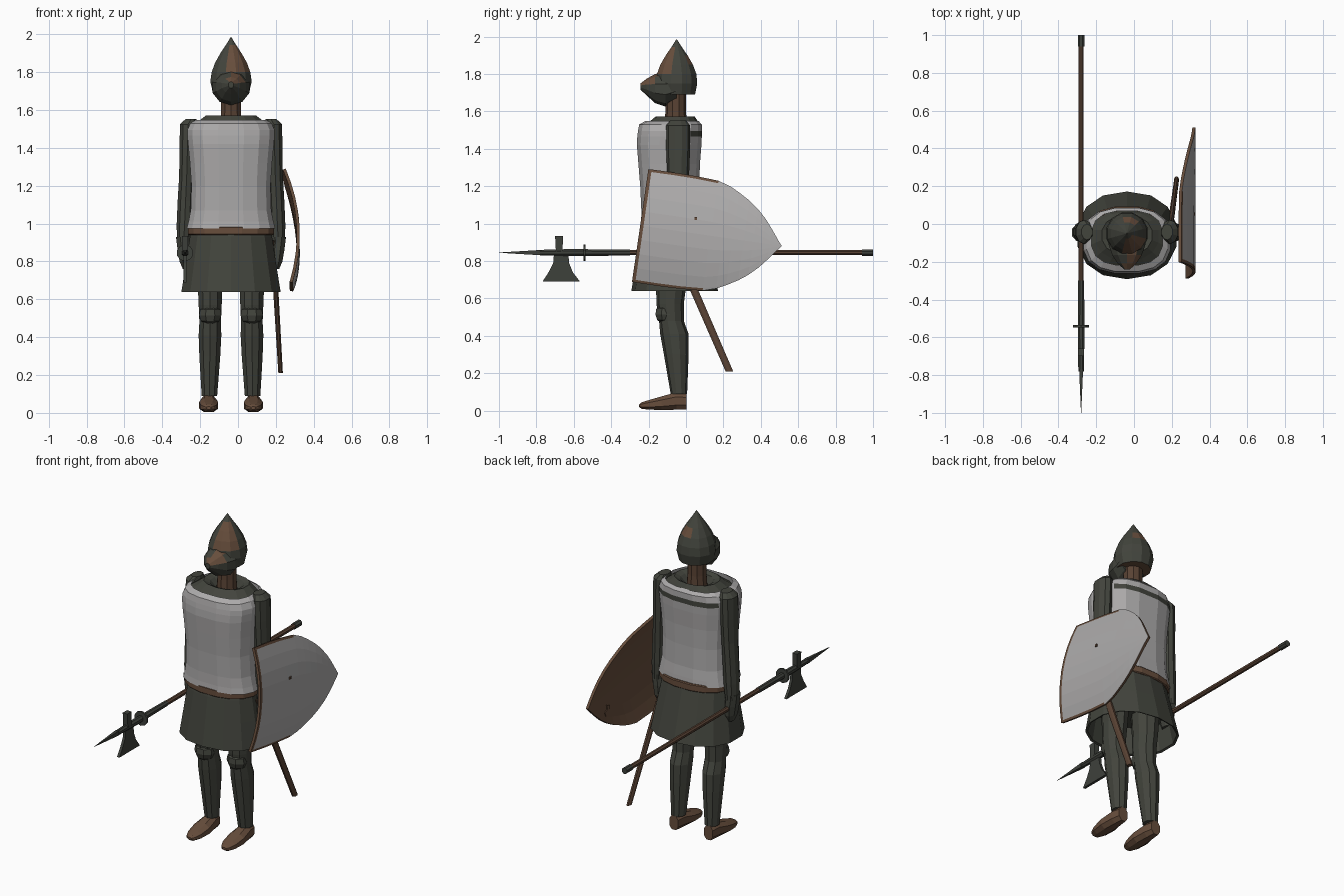
import bpy, bmesh, math

if "Cube" in bpy.data.objects:
    bpy.data.objects.remove(bpy.data.objects["Cube"])


def material(name, rgb):
    m = bpy.data.materials.new(name)
    m.diffuse_color = (*rgb, 1)
    m.use_nodes = True
    m.node_tree.nodes["Principled BSDF"].inputs["Base Color"].default_value = m.diffuse_color
    return m


IRON = material("dark_iron", (0.055, 0.058, 0.046))
STEEL = material("blade_steel", (0.048, 0.052, 0.044))
CLOTH = material("pale_cloth", (0.42, 0.41, 0.41))
LEATHER = material("brown_leather", (0.135, 0.075, 0.045))
WOOD = material("dark_wood", (0.10, 0.055, 0.034))
CX = -0.037  # middle line of the body


def finish(name, bm, mats, rule=None):
    bmesh.ops.remove_doubles(bm, verts=bm.verts, dist=1e-5)
    bmesh.ops.recalc_face_normals(bm, faces=bm.faces)
    if rule:
        for f in bm.faces:
            f.material_index = rule(f.calc_center_median())
    me = bpy.data.meshes.new(name)
    bm.to_mesh(me)
    bm.free()
    for m in mats:
        me.materials.append(m)
    ob = bpy.data.objects.new(name, me)
    bpy.context.collection.objects.link(ob)
    return ob


def loft(name, rings, mats, n=10, axis="z", p=1.0, caps=(True, True), rule=None):
    """Skin rings (cx, cy, cz, ra, rb) lying across the given axis."""
    bm = bmesh.new()
    loops = []
    for cx, cy, cz, ra, rb in rings:
        loop = []
        for i in range(n):
            a = 2 * math.pi * (i + 0.5) / n
            c, s = math.cos(a), math.sin(a)
            u = ra * math.copysign(abs(c) ** p, c)
            v = rb * math.copysign(abs(s) ** p, s)
            co = (cx + u, cy + v, cz) if axis == "z" else (cx + u, cy, cz + v)
            loop.append(bm.verts.new(co))
        loops.append(loop)
    for a, b in zip(loops, loops[1:]):
        for i in range(n):
            j = (i + 1) % n
            bm.faces.new((a[i], a[j], b[j], b[i]))
    if caps[0]:
        bm.faces.new(loops[0])
    if caps[1]:
        bm.faces.new(loops[-1])
    return finish(name, bm, mats, rule)


def prism(name, outline, x, half, mat):
    """Flat plate with a y-z outline."""
    bm = bmesh.new()
    a = [bm.verts.new((x - half, y, z)) for y, z in outline]
    b = [bm.verts.new((x + half, y, z)) for y, z in outline]
    bm.faces.new(a)
    bm.faces.new(b)
    for i in range(len(a)):
        j = (i + 1) % len(a)
        bm.faces.new((a[i], a[j], b[j], b[i]))
    return finish(name, bm, [mat])


# helmet skull with rust patches and a leather lining below
def helmet_rule(c):
    if c.z < 1.692:
        return 1
    front = 1.82 < c.z < 1.93 and c.y < -0.07 and c.x > -0.05
    back = 1.84 < c.z < 1.88 and c.y > 0.0 and -0.05 < c.x < 0.0
    return 1 if front or back else 0


skull = [(1.69, .098, .102), (1.75, .113, .114), (1.80, .106, .109), (1.85, .087, .090),
         (1.90, .058, .060), (1.945, .027, .028), (1.985, .002, .002)]
loft("helmet_skull", [(CX, -.05, z, a, b) for z, a, b in skull], [IRON, LEATHER], 12,
     rule=helmet_rule)

# pointed visor
loft("helmet_visor", [(CX, -.05, 1.73, .105, .07), (CX, -.11, 1.718, .102, .092),
                      (CX, -.165, 1.722, .082, .078), (CX, -.21, 1.73, .05, .045),
                      (CX, -.242, 1.733, .015, .018)], [IRON, LEATHER], 10, "y",
     rule=lambda c: 1 if c.y < -.13 and c.z > 1.745 and c.x > CX - .01 and c.x < .02 else 0)

# neck
loft("neck", [(CX, -.055, 1.50, .062, .062), (CX, -.055, 1.60, .055, .055),
              (CX, -.055, 1.71, .055, .055)], [WOOD], 10)

# mail collar, dished around the neck
collar = [(1.44, .215, .155, -.08), (1.515, .215, .155, -.08), (1.545, .17, .13, -.065),
          (1.572, .135, .105, -.058), (1.56, .10, .08, -.055), (1.52, .06, .06, -.055)]
loft("mail_collar", [(CX, y, z, a, b) for z, a, b, y in collar], [IRON], 14, p=.9)

# tabard with a dark band across the back of the shoulders
tabard = [(.975, .237, .165, -.08), (1.01, .228, .162, -.08), (1.07, .216, .158, -.083),
          (1.20, .212, .160, -.087), (1.32, .220, .167, -.09), (1.42, .230, .175, -.09),
          (1.465, .234, .175, -.088), (1.495, .234, .173, -.086), (1.53, .218, .17, -.083),
          (1.548, .19, .145, -.075)]
loft("tabard", [(CX, y, z, a, b) for z, a, b, y in tabard], [CLOTH, IRON], 16, p=.75,
     caps=(False, False),
     rule=lambda c: 1 if 1.47 < c.z < 1.49 and c.y > .02 else 0)

# belt
loft("belt", [(CX, -.075, z, a, a * .74) for z, a in
              ((.94, .225), (.945, .232), (.98, .232), (.985, .225))], [LEATHER], 16, p=.85)

# mail skirt, open at the hem
loft("mail_skirt", [(CX, -.075, .97, .215, .16), (CX, -.075, .93, .222, .17),
                    (CX, -.068, .80, .242, .198), (CX, -.06, .64, .268, .232),
                    (CX, -.06, .645, .255, .22), (CX, -.068, .80, .232, .188)],
     [IRON], 14, p=.9, caps=(True, True))

for side, s in (("right", -1), ("left", 1)):
    # arm
    arm = [(1.552, .212, .030, .042), (1.525, .226, .046, .064), (1.40, .230, .044, .064),
           (1.25, .234, .042, .058), (1.12, .240, .044, .054), (1.0, .245, .044, .052),
           (.90, .250, .038, .046)]
    loft(side + "_arm", [(CX + s * x, -.042, z, a, b) for z, x, a, b in arm], [IRON], 10)
    # gauntlet
    hand = [(.93, .25, .044, .050), (.90, .25, .040, .048), (.86, .245, .040, .050),
            (.80, .240, .034, .046), (.76, .236, .020, .030)]
    loft(side + "_gauntlet", [(CX + s * x, -.045, z, a, b) for z, x, a, b in hand], [IRON], 8)
    # leg
    leg = [(.85, .110, -.075, .080, .09), (.66, .110, -.08, .068, .08),
           (.57, .110, -.085, .064, .073), (.48, .110, -.078, .060, .066),
           (.41, .111, -.062, .063, .076), (.30, .112, -.052, .058, .066),
           (.09, .114, -.038, .043, .044)]
    loft(side + "_leg", [(CX + s * x, y, z, a, b) for z, x, y, a, b in leg], [IRON], 10)
    # knee guard
    knee = [(.565, .030, .03), (.545, .058, .055), (.515, .064, .06), (.485, .052, .05),
            (.47, .028, .03)]
    loft(side + "_knee_guard", [(CX + s * .110, -.108, z, a, b) for z, a, b in knee], [IRON], 8)
    # shoe
    shoe = [(.004, .05, .032, .046), (-.05, .052, .042, .050), (-.13, .040, .054, .039),
            (-.20, .031, .046, .027), (-.238, .027, .03, .018), (-.25, .026, .012, .008)]
    loft(side + "_shoe", [(CX + s * .118, y, z, a, b) for y, z, a, b in shoe], [LEATHER], 8,
         "y", p=.85)

# scabbard hanging at the hip
loft("scabbard", [(.225, .232, .21, .013, .022), (.20, .045, .64, .015, .024),
                  (.18, -.07, .91, .016, .026)], [WOOD], 8)

# halberd: shaft, butt cap, socket and spike
HX, HZ = -.28, .845


def along(name, pts, mat, n=8):
    return loft(name, [(HX, y, HZ, a, b) for y, a, b in pts], [mat], n, "y")


along("halberd_shaft", [(-.62, .015, .015), (.96, .015, .015)], WOOD)
along("halberd_butt_cap", [(.94, .019, .019), (1.0, .019, .019)], STEEL)
along("halberd_socket", [(-.78, .016, .016), (-.60, .019, .021), (-.50, .019, .019),
                         (-.30, .017, .017)], STEEL)
along("halberd_spike", [(-.77, .014, .020), (-.80, .013, .018), (-1.0, .001, .001)], STEEL, 4)
along("halberd_guard", [(-.548, .044, .044), (-.536, .044, .044)], STEEL, 10)

# halberd axe blade and hammer
prism("axe_blade", [(-.705, .85), (-.71, .79), (-.735, .74), (-.767, .69), (-.567, .69),
                    (-.605, .74), (-.625, .79), (-.63, .85)], HX, .008, STEEL)
prism("halberd_hammer", [(-.695, .84), (-.70, .935), (-.658, .935), (-.66, .84)],
      HX, .016, STEEL)

# shield: curved plate, pale face with worn brown edges, brown back
us = [0, .018, .14, .26, .38, .45, .50, .56, .61, .66, .70, .74, .763]
ws = [.304, .305, .306, .304, .297, .275, .25, .215, .178, .13, .082, .03, .002]
ts = [-1, -.955, -.75, -.5, -.25, 0, .25, .5, .75, .955, 1]
bm = bmesh.new()
grid = []
for u, w in zip(us, ws):
    row = []
    for t in ts:
        v = t * w
        row.append(bm.verts.new((.325 - .6 * v * v - .06 * v,
                                 -.245 + .99 * u + .144 * v, .99 - .144 * u + .99 * v)))
    grid.append(row)
for i in range(len(us) - 1):
    for j in range(len(ts) - 1):
        f = bm.faces.new((grid[i][j], grid[i + 1][j], grid[i + 1][j + 1], grid[i][j + 1]))
        worn = i == 0 or (j in (0, len(ts) - 2) and i < 4)
        f.material_index = 1 if worn else 0
bmesh.ops.recalc_face_normals(bm, faces=bm.faces)
if sum(f.normal.x for f in bm.faces) < 0:
    bmesh.ops.reverse_faces(bm, faces=bm.faces)
me = bpy.data.meshes.new("shield")
bm.to_mesh(me)
bm.free()
me.materials.append(CLOTH)
me.materials.append(LEATHER)
shield = bpy.data.objects.new("shield", me)
bpy.context.collection.objects.link(shield)
sol = shield.modifiers.new("thickness", "SOLIDIFY")
sol.thickness = .016
sol.offset = -1
sol.material_offset = 1
sol.material_offset_rim = 1

# chipped paint on the shield
prism("shield_chip", [(.31, .83), (.335, .84), (.33, .81), (.355, .80), (.345, .775),
                      (.315, .785)], .308, .004, LEATHER)
prism("shield_nick", [(.045, 1.02), (.06, 1.02), (.06, 1.035), (.045, 1.035)],
      .320, .003, LEATHER)
